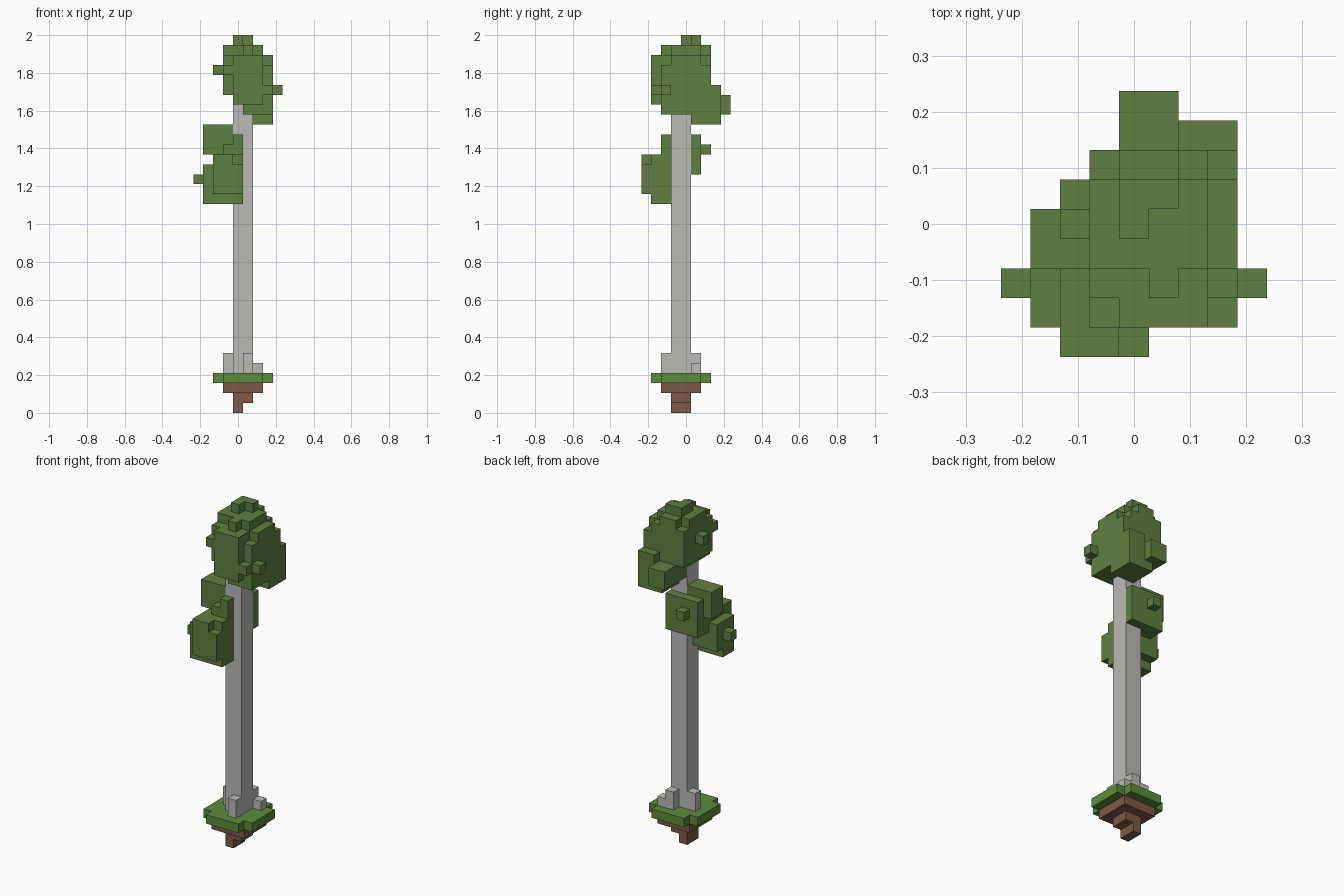
import bpy
import bmesh
from itertools import product
from mathutils import Vector

UNIT = 2 / 38                       # edge length of one block
ORIGIN = Vector((-4.5, -4.5, 0))    # block-grid corner
DIRECTIONS = [Vector(d) for d in
              ((1, 0, 0), (-1, 0, 0), (0, 1, 0), (0, -1, 0), (0, 0, 1), (0, 0, -1))]

default_cube = bpy.data.objects.get("Cube")
if default_cube:
    bpy.data.objects.remove(default_cube, do_unlink=True)


def make_material(name, colour):
    material = bpy.data.materials.new(name)
    material.use_nodes = True
    rgba = (*colour, 1)
    material.diffuse_color = rgba
    shader = next(n for n in material.node_tree.nodes if n.type == 'BSDF_PRINCIPLED')
    shader.inputs["Base Color"].default_value = rgba
    return material


def cells(*boxes):
    """Block cells filled by boxes given as x, y and z spans (end excluded)."""
    filled = set()
    for x_span, y_span, z_span in boxes:
        filled.update(product(range(*x_span), range(*y_span), range(*z_span)))
    return filled


def build_blocks(name, filled, material):
    """Skin the outside of the cells and merge coplanar faces."""
    bm = bmesh.new()
    corners = {}

    def corner(position):
        key = tuple(round(c) for c in position)
        if key not in corners:
            corners[key] = bm.verts.new((Vector(key) + ORIGIN) * UNIT)
        return corners[key]

    for cell in sorted(filled):
        centre = Vector(cell) + Vector((.5, .5, .5))
        for normal in DIRECTIONS:
            if tuple(int(c) for c in Vector(cell) + normal) in filled:
                continue
            side = Vector((normal.y, normal.z, normal.x))
            up = normal.cross(side)
            ring = [side + up, up - side, -side - up, side - up]
            bm.faces.new([corner(centre + (normal + r) / 2) for r in ring])
    bmesh.ops.dissolve_limit(bm, angle_limit=.01, verts=bm.verts, edges=bm.edges)
    mesh = bpy.data.meshes.new(name)
    bm.to_mesh(mesh)
    bm.free()
    mesh.materials.append(material)
    part = bpy.data.objects.new(name, mesh)
    bpy.context.collection.objects.link(part)
    return part


leaf_green = make_material("leaf green", (.112, .216, .052))
grass_green = make_material("grass green", (.109, .262, .047))
bark_grey = make_material("pale bark", (.503, .491, .468))
soil_brown = make_material("soil brown", (.205, .102, .061))

# Trunk and the short roots around its foot
trunk = cells(((4, 6), (3, 5), (4, 31)))
roots = cells(
    ((5, 6), (2, 3), (4, 6)),
    ((3, 4), (4, 5), (4, 6)),
    ((5, 6), (5, 6), (4, 6)),
    ((6, 7), (5, 6), (4, 5)),
)
build_blocks("trunk", trunk | roots, bark_grey)

# Grass slab with its corners clipped
grass = cells(((3, 7), (1, 7), (3, 4)), ((2, 8), (2, 6), (3, 4)))
build_blocks("grass_slab", grass, grass_green)

# Stepped soil clump underneath
soil = cells(
    ((3, 7), (2, 6), (2, 3)),
    ((4, 6), (3, 5), (1, 2)),
    ((4, 5), (3, 5), (0, 1)),
)
build_blocks("soil_clump", soil, soil_brown)

# Crown: rounded main mass, back lobe and stray tufts
crown = cells(
    ((3, 7), (2, 7), (32, 36)),
    ((7, 8), (3, 6), (32, 36)),
    ((7, 8), (2, 7), (32, 35)),
    ((4, 7), (1, 2), (31, 36)),
    ((3, 4), (1, 2), (34, 35)),
    ((7, 8), (1, 2), (32, 33)),
    ((3, 7), (3, 6), (36, 37)),
    ((5, 6), (2, 3), (36, 37)),
    ((4, 6), (6, 7), (36, 37)),
    ((4, 5), (4, 6), (37, 38)),
    ((5, 6), (5, 6), (37, 38)),
    ((4, 8), (2, 7), (31, 32)),
    ((5, 8), (2, 5), (30, 31)),
    ((4, 8), (5, 8), (30, 32)),
    ((6, 8), (7, 8), (32, 33)),
    ((4, 6), (8, 9), (30, 32)),
    ((5, 8), (5, 8), (29, 30)),
    ((2, 3), (4, 5), (34, 35)),
    ((8, 9), (2, 3), (32, 33)),
)
build_blocks("crown_leaves", crown - trunk, leaf_green)

# Front and back leaf clumps that wrap the right of the trunk
side_leaves = cells(
    ((1, 5), (1, 3), (21, 25)),
    ((2, 5), (1, 3), (25, 26)),
    ((2, 5), (0, 1), (22, 25)),
    ((2, 4), (0, 1), (25, 26)),
    ((1, 4), (3, 4), (22, 25)),
    ((0, 1), (2, 3), (23, 24)),
    ((4, 5), (2, 3), (26, 28)),
    ((3, 4), (2, 3), (26, 27)),
    ((2, 4), (3, 5), (24, 26)),
    ((1, 4), (3, 5), (26, 29)),
    ((2, 6), (5, 6), (24, 28)),
    ((3, 4), (6, 7), (26, 27)),
)
build_blocks("side_leaves", side_leaves - trunk, leaf_green)
